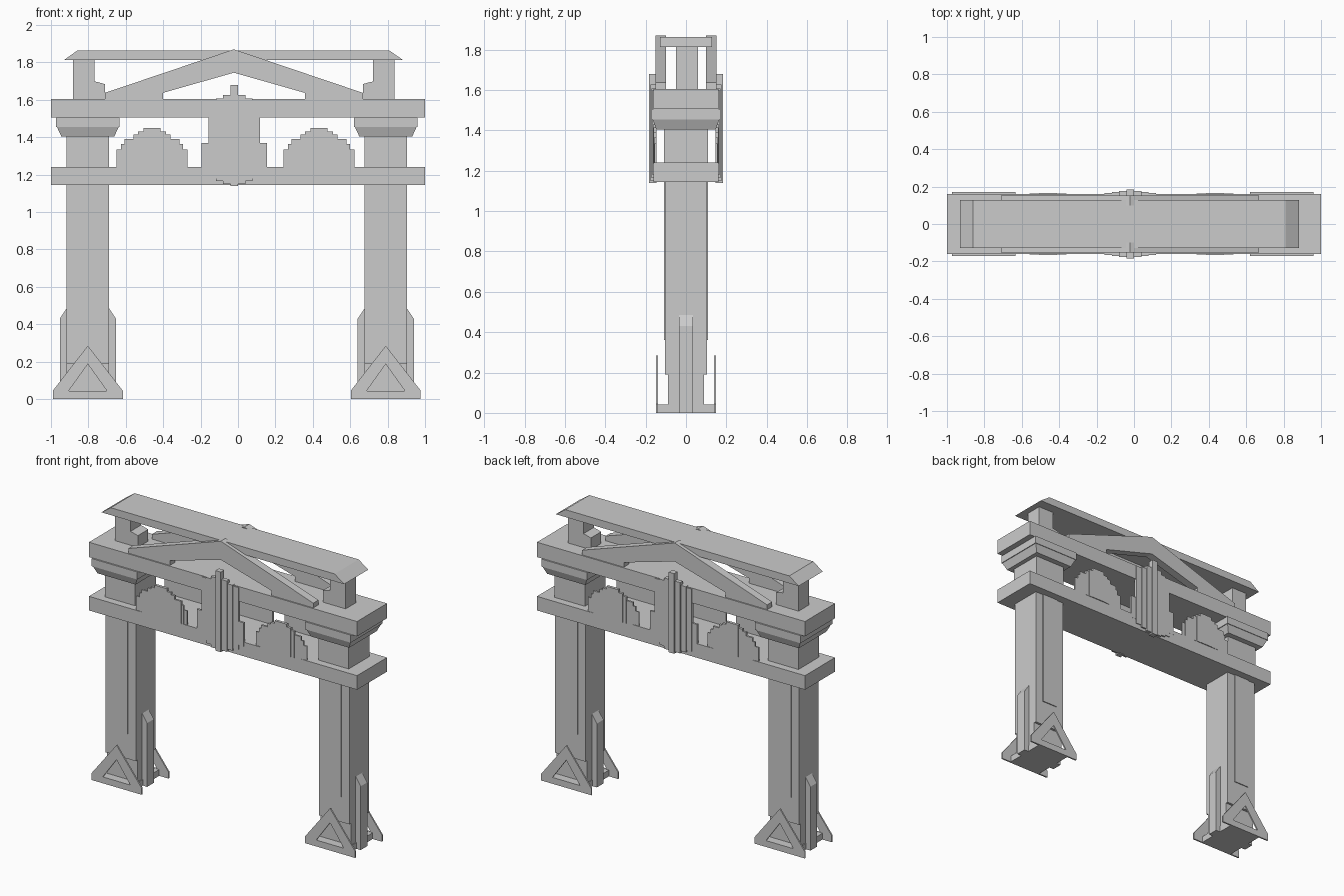
import bpy, bmesh

if "Cube" in bpy.data.objects:
    bpy.data.objects.remove(bpy.data.objects["Cube"])


def finish(name, bm):
    bmesh.ops.recalc_face_normals(bm, faces=bm.faces)
    me = bpy.data.meshes.new(name)
    bm.to_mesh(me)
    bm.free()
    ob = bpy.data.objects.new(name, me)
    bpy.context.collection.objects.link(ob)
    return ob


def prism(name, outline, y0, y1, hole=None):
    """Extrude an x-z outline along y; hole has as many points as the outline."""
    bm = bmesh.new()
    n = len(outline)
    rings = [[bm.verts.new((x, y, z)) for x, z in pts]
             for pts in ([outline, hole] if hole else [outline]) for y in (y0, y1)]
    for k in range(0, len(rings), 2):
        for i in range(n):
            j = (i + 1) % n
            bm.faces.new((rings[k][i], rings[k][j], rings[k + 1][j], rings[k + 1][i]))
    if hole:
        for a, b in ((0, 2), (1, 3)):
            for i in range(n):
                j = (i + 1) % n
                bm.faces.new((rings[a][i], rings[a][j], rings[b][j], rings[b][i]))
    else:
        bm.faces.new(rings[0])
        bm.faces.new(rings[1])
    return finish(name, bm)


def box(name, x0, x1, y0, y1, z0, z1):
    return prism(name, [(x0, z0), (x1, z0), (x1, z1), (x0, z1)], y0, y1)


def frustum(name, cx, lo, hi, z0, z1):
    bm = bmesh.new()
    bot, top = [[bm.verts.new((cx + sx * w, sy * d, z))
                 for sx, sy in ((-1, -1), (1, -1), (1, 1), (-1, 1))]
                for (w, d), z in ((lo, z0), (hi, z1))]
    bm.faces.new(bot)
    bm.faces.new(top)
    for i in range(4):
        j = (i + 1) % 4
        bm.faces.new((bot[i], bot[j], top[j], top[i]))
    return finish(name, bm)


def sided(s, a, b):
    return (a, b) if s > 0 else (-b, -a)


# Horizontal beams
box("lower_beam", -1, 1, -.16, .16, 1.145, 1.24)
box("upper_beam", -1, 1, -.16, .16, 1.505, 1.605)

for side, cx in (("left", -.803), ("right", .79)):
    # Column shaft with stepped raised panels
    box(side + "_shaft", cx - .113, cx + .113, -.088, .088, 0, 1.15)
    box(side + "_shaft_panel", cx - .113, cx + .113, -.104, .104, .19, 1.15)
    box(side + "_shaft_strip", cx - .056, cx + .056, -.11, .11, .36, 1.15)
    box(side + "_upper_shaft", cx - .113, cx + .113, -.11, .11, 1.23, 1.41)
    # Capital
    frustum(side + "_capital_taper", cx, (.142, .147), (.165, .166), 1.405, 1.455)
    box(side + "_capital_slab", cx - .17, cx + .17, -.17, .17, 1.455, 1.506)
    # Base with buttress fins and triangular frames
    box(side + "_base", cx - .118, cx + .118, -.14, .14, 0, .042)
    prism(side + "_buttress", [(cx - .15, 0), (cx + .15, 0), (cx + .15, .43), (cx + .11, .49),
                               (cx - .11, .49), (cx - .15, .43)], -.035, .035)
    for face, y in (("front", -.148), ("back", .138)):
        prism(f"{side}_{face}_foot_triangle",
              [(cx - .187, 0), (cx + .187, 0), (cx + .187, .045), (cx, .285), (cx - .187, .045)],
              y, y + .01,
              [(cx - .102, .043), (cx + .102, .043), (cx + .098, .05), (cx, .187), (cx - .098, .05)])

# Half widths, bottom, top and depth of the nested stepped strips
FAN = [(.19, 1.235, 1.335, .156), (.165, 1.235, 1.365, .158), (.148, 1.235, 1.39, .16),
       (.1, 1.235, 1.415, .162), (.075, 1.235, 1.43, .164), (.045, 1.235, 1.45, .166)]
CENTRE = [(.175, 1.21, 1.37, .161), (.138, 1.18, 1.6, .165), (.098, 1.165, 1.607, .17),
          (.06, 1.15, 1.627, .176), (.02, 1.14, 1.68, .184)]

mx = -.022
for face, s in (("front", -1), ("back", 1)):
    # Fan and centre ornaments
    for name, cx, steps in (("left_fan", -.46, FAN), ("right_fan", .433, FAN),
                            ("centre_ornament", -.02, CENTRE)):
        for i, (w, z0, z1, d) in enumerate(steps):
            y0, y1 = sided(s, .147, d)
            box(f"{face}_{name}_{i}", cx - w, cx + w, y0, y1, z0, z1)
    # Gable
    y0, y1 = sided(s, .098, .152)
    prism(face + "_gable",
          [(mx - .69, 1.603), (mx - .38, 1.603), (mx - .38, 1.637), (mx, 1.745),
           (mx + .38, 1.637), (mx + .38, 1.603), (mx + .69, 1.603), (mx + .69, 1.637),
           (mx, 1.87), (mx - .69, 1.637)], y0, y1)

# Roof slab and its posts
prism("roof_slab", [(-.93, 1.813), (.882, 1.813), (.81, 1.863), (-.86, 1.863)], -.128, .128)
for side, s in (("left", -1), ("right", 1)):
    prism(side + "_roof_post",
          [(mx + s * x, z) for x, z in ((.86, 1.6), (.86, 1.815), (.745, 1.815), (.745, 1.698),
                                        (.725, 1.694), (.69, 1.684), (.69, 1.6))], -.05, .06)
